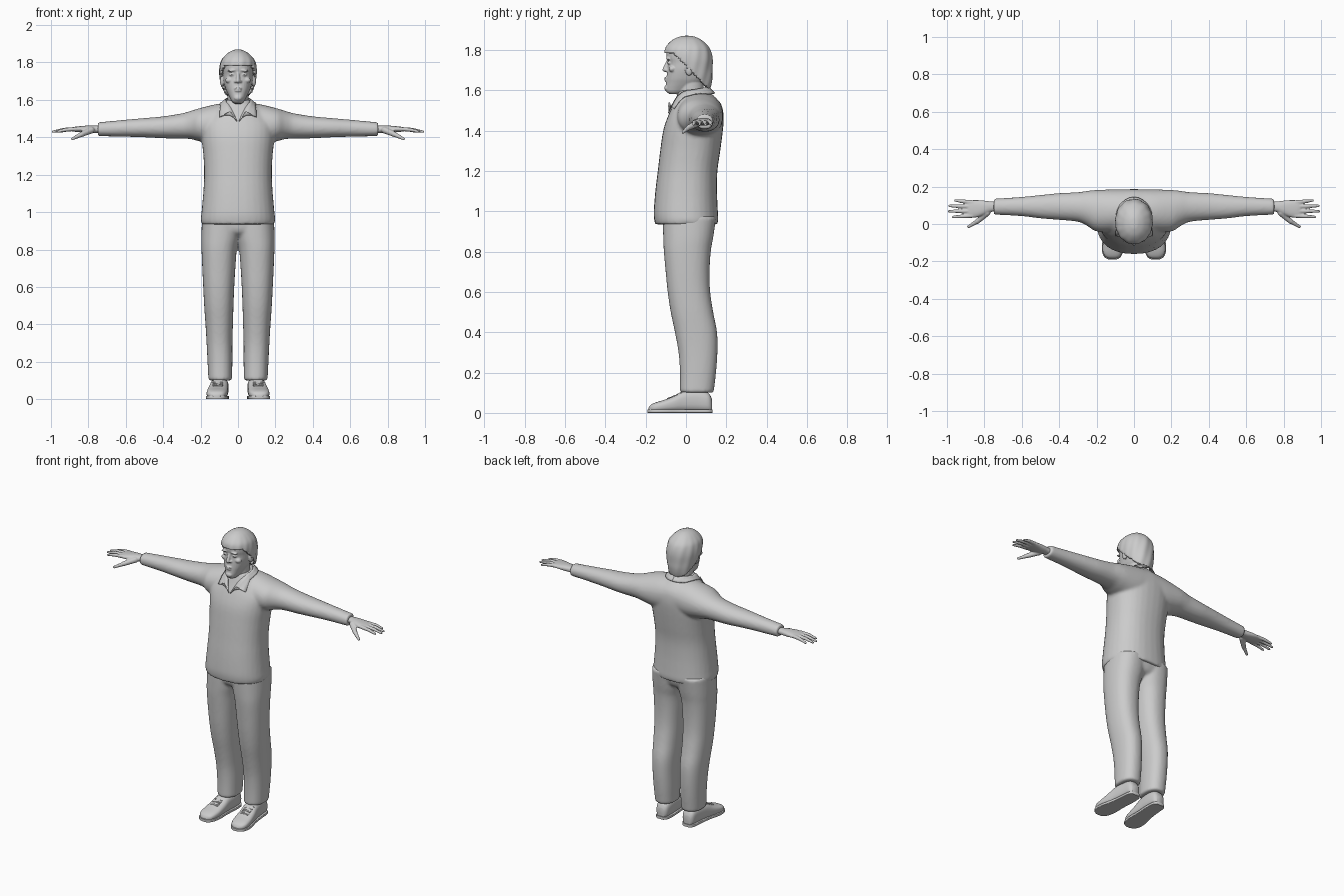
import bpy, bmesh, math
from mathutils import Vector, Matrix

grey = bpy.data.materials.new("plain_grey")
grey.diffuse_color = (0.6, 0.6, 0.6, 1)


def spline(a, b, c, d, t):
    return [0.5 * (2 * q + (r - p) * t + (2 * p - 5 * q + 4 * r - s) * t * t
                   + (3 * q - p - 3 * r + s) * t ** 3) for p, q, r, s in zip(a, b, c, d)]


def loft(bm, axis, rings, power=2.2, n=32, sub=4, side=1):
    """Skin over rings given as (position, min a, max a, min b, max b)."""
    dense = []
    for i in range(len(rings) - 1):
        k = [rings[max(0, min(len(rings) - 1, j))] for j in range(i - 1, i + 3)]
        dense += [spline(*k, s / sub) for s in range(sub)]
    dense.append(rings[-1])
    loops = []
    for p, a0, a1, b0, b1 in dense:
        loop = []
        for j in range(n):
            w = 2 * math.pi * j / n
            c, s = math.cos(w), math.sin(w)
            a = (a0 + a1) / 2 + (a1 - a0) / 2 * math.copysign(abs(c) ** (2 / power), c)
            b = (b0 + b1) / 2 + (b1 - b0) / 2 * math.copysign(abs(s) ** (2 / power), s)
            x, y, z = {'x': (p, a, b), 'y': (a, p, b), 'z': (a, b, p)}[axis]
            loop.append(bm.verts.new((x * side, y, z)))
        loops.append(loop)
    for l, m in zip(loops, loops[1:]):
        for j in range(n):
            bm.faces.new((l[j], l[(j + 1) % n], m[(j + 1) % n], m[j]))
    bm.faces.new(loops[0])
    bm.faces.new(loops[-1])


def ball(bm, loc, size, tilt=0):
    m = Matrix.Translation(loc) @ Matrix.Rotation(tilt, 4, 'Y') @ Matrix.Diagonal((*size, 1))
    bmesh.ops.create_uvsphere(bm, u_segments=16, v_segments=10, radius=1, matrix=m)


def limb(bm, p, q, r1, r2):
    """Tapered rod with rounded ends."""
    p, q = Vector(p), Vector(q)
    m = Matrix.Translation((p + q) / 2) @ (q - p).to_track_quat('Z', 'Y').to_matrix().to_4x4()
    bmesh.ops.create_cone(bm, cap_ends=True, segments=12, radius1=r1, radius2=r2,
                          depth=(q - p).length, matrix=m)
    ball(bm, p, (r1,) * 3)
    ball(bm, q, (r2,) * 3)


def finish(name, bm, voxel=0, smooth=0, mirror=False):
    bmesh.ops.recalc_face_normals(bm, faces=bm.faces)
    me = bpy.data.meshes.new(name)
    bm.to_mesh(me)
    bm.free()
    me.materials.append(grey)
    ob = bpy.data.objects.new(name, me)
    bpy.context.collection.objects.link(ob)
    bpy.ops.object.select_all(action='DESELECT')
    ob.select_set(True)
    bpy.context.view_layer.objects.active = ob
    bpy.ops.object.shade_smooth_by_angle(angle=math.radians(45))
    if voxel:
        r = ob.modifiers.new("fuse", 'REMESH')
        r.mode, r.voxel_size, r.use_smooth_shade = 'VOXEL', voxel, True
        s = ob.modifiers.new("soften", 'SMOOTH')
        s.factor, s.iterations = 0.5, smooth
    if mirror:
        ob.modifiers.new("mirror", 'MIRROR').use_mirror_merge = False
    return ob


def sym(rows):
    return [(z, -w, w, y0, y1) for z, w, y0, y1 in rows]


# Shirt: torso and both sleeves fused
bm = bmesh.new()
loft(bm, 'z', sym([(.935, .195, -.153, .157), (.96, .199, -.158, .16), (1.0, .195, -.16, .158),
                   (1.1, .186, -.152, .154), (1.2, .181, -.14, .156), (1.3, .185, -.128, .17),
                   (1.4, .195, -.113, .183), (1.47, .195, -.09, .187), (1.53, .15, -.063, .175),
                   (1.575, .09, -.045, .135), (1.6, .07, -.035, .11)]), 2.3)
for s in (1, -1):
    loft(bm, 'x', [(0, -.04, .185, 1.38, 1.585), (.1, -.045, .185, 1.36, 1.58),
                   (.2, -.04, .182, 1.377, 1.557), (.25, -.01, .177, 1.39, 1.542),
                   (.3, .012, .17, 1.393, 1.528), (.4, .022, .165, 1.395, 1.512),
                   (.5, .03, .155, 1.4, 1.503), (.6, .042, .145, 1.403, 1.494),
                   (.75, .05, .135, 1.406, 1.48)], 2.1, side=s)
shirt = finish("shirt", bm, .009, 5)

# Collar: band round the neck with a pointed flap on each side
bm = bmesh.new()
top, low = [], []
for i in range(9):
    w = math.pi * .62 * i / 8
    s, c = math.sin(w), math.cos(w)
    top.append((.07 * s, .035 + .078 * c, 1.603 + .014 * c))
    low.append((.094 * s, .035 + .11 * c, 1.567 + .02 * c))
top += [(.035, -.056, 1.553), (.004, -.088, 1.487)]
low += [(.1, -.062, 1.51), (.042, -.082, 1.54)]
tv, lv = [[bm.verts.new(p) for p in row] for row in (top, low)]
for i in range(len(tv) - 1):
    bm.faces.new((tv[i], tv[i + 1], lv[i + 1], lv[i]))
bmesh.ops.subdivide_edges(bm, edges=bm.edges[:], cuts=2, use_grid_fill=True)
collar = finish("collar", bm, mirror=True)
wrap = collar.modifiers.new("rest_on_shirt", 'SHRINKWRAP')
wrap.target, wrap.wrap_mode, wrap.offset = shirt, 'OUTSIDE', .006
collar.modifiers.new("cloth", 'SOLIDIFY').thickness = .006

# Trousers: two legs and hips fused
bm = bmesh.new()
for s in (1, -1):
    loft(bm, 'z', [(.1, .032, .158, -.03, .137), (.2, .03, .163, -.03, .149),
                   (.3, .03, .168, -.037, .156), (.4, .027, .174, -.055, .154),
                   (.5, .024, .181, -.076, .135), (.6, .02, .186, -.091, .12),
                   (.7, .014, .191, -.101, .117), (.8, .006, .195, -.11, .123),
                   (.87, -.01, .196, -.113, .135), (.97, -.02, .192, -.115, .15)], 2.3, side=s)
loft(bm, 'z', sym([(.87, .1, -.07, .09), (.9, .16, -.105, .13), (.98, .185, -.115, .15)]), 2.4)
finish("trousers", bm, .009, 4)

# Shoes, soles and laces
bm = bmesh.new()
loft(bm, 'y', [(-.186, .1, .13, .006, .025), (-.175, .077, .152, .004, .04),
               (-.15, .063, .166, .004, .052), (-.11, .055, .167, .004, .064),
               (-.06, .053, .16, .004, .084), (-.01, .052, .15, .004, .11),
               (.06, .05, .14, .004, .115), (.11, .055, .134, .004, .1),
               (.128, .07, .12, .006, .07)], 2.7)
finish("shoe", bm, mirror=True)
bm = bmesh.new()
for p, q in (((0, .02), (0, .02)),):
    loft(bm, 'y', [(-.191, .095, .132, 0, .016), (-.178, .073, .157, 0, .018),
                   (-.15, .059, .17, 0, .018), (-.1, .052, .17, 0, .018),
                   (-.03, .053, .153, 0, .018), (.05, .048, .143, 0, .018),
                   (.11, .052, .137, 0, .018), (.132, .07, .12, 0, .018)], 8)
finish("sole", bm, mirror=True)
bm = bmesh.new()
for i in range(4):
    y, z = -.09 + .022 * i, .071 + .009 * i
    limb(bm, (.085, y, z), (.132, y + .008, z), .004, .004)
    limb(bm, (.132, y, z), (.085, y + .012, z + .004), .004, .004)
finish("laces", bm, mirror=True)

# Hands: palm, four fingers and thumb fused
bm = bmesh.new()
loft(bm, 'x', [(.72, .066, .12, 1.422, 1.462), (.76, .066, .12, 1.424, 1.462),
               (.8, .05, .125, 1.424, 1.463), (.84, .036, .128, 1.427, 1.46),
               (.875, .034, .127, 1.43, 1.456), (.89, .04, .122, 1.434, 1.452)], 2.3)
for y, tip, spread in ((.044, .967, -.006), (.069, .99, -.001), (.093, .988, .004), (.116, .955, .01)):
    mid = ((.87 + tip) / 2, y + spread / 2, 1.441)
    limb(bm, (.865, y, 1.444), mid, .0115, .0105)
    limb(bm, mid, (tip, y + spread, 1.43), .0105, .007)
limb(bm, (.785, .06, 1.438), (.838, .014, 1.415), .018, .014)
limb(bm, (.838, .014, 1.415), (.885, -.015, 1.392), .013, .008)
finish("hand", bm, .0045, 2, mirror=True)

# Head: skull, neck and features fused
bm = bmesh.new()
loft(bm, 'z', sym([(1.58, .02, -.08, -.03), (1.592, .033, -.097, 0), (1.61, .043, -.101, .04),
                   (1.635, .056, -.099, .08), (1.66, .067, -.097, .1), (1.7, .077, -.093, .11),
                   (1.735, .08, -.09, .115), (1.765, .081, -.097, .115), (1.8, .077, -.093, .11),
                   (1.84, .05, -.06, .08)]), 2.3)
loft(bm, 'z', sym([(1.48, .07, -.05, .1), (1.56, .057, -.04, .09), (1.66, .055, -.04, .085)]), 2)
limb(bm, (0, -.09, 1.742), (0, -.105, 1.702), .008, .012)          # nose
ball(bm, (0, -.099, 1.661), (.022, .009, .005))                    # upper lip
ball(bm, (0, -.098, 1.649), (.018, .009, .006))                    # lower lip
ball(bm, (0, -.096, 1.61), (.022, .012, .014))                     # chin
for s in (1, -1):
    ball(bm, (.013 * s, -.096, 1.698), (.008, .01, .007))          # nostril
    ball(bm, (.033 * s, -.09, 1.757), (.026, .01, .006), .15 * s)  # brow
    ball(bm, (.033 * s, -.083, 1.735), (.015, .01, .007))          # eye
    ball(bm, (.047 * s, -.068, 1.705), (.022, .018, .016))         # cheek
    ball(bm, (.085 * s, .015, 1.703), (.012, .02, .032))           # ear
finish("head", bm, .004, 3)

# Hair: wavy shell with an opening for the face
bm = bmesh.new()
loft(bm, 'z', sym([(1.585, .052, 0, .108), (1.62, .075, -.04, .123), (1.66, .088, -.08, .131),
                   (1.7, .096, -.1, .132), (1.75, .1, -.105, .132), (1.79, .096, -.107, .124),
                   (1.82, .084, -.097, .108), (1.85, .055, -.066, .075), (1.866, .025, -.03, .04),
                   (1.87, .004, -.004, .01)]), 2.1, n=72, sub=6)
for v in bm.verts:
    w = math.atan2(v.co.x, v.co.y)
    k = 1 + .014 * math.sin(13 * w + 25 * v.co.z) * min(1, (1.87 - v.co.z) * 12)
    v.co.x *= k
    v.co.y *= k


def is_face(f):
    c = f.calc_center_median()
    w = math.atan2(c.x, c.y)
    low_edge = 1.6 + .012 * math.sin(11 * w)
    return c.z < low_edge or (c.z < 1.785 and c.y < -.065 + (1.785 - c.z))


bmesh.ops.delete(bm, geom=[f for f in bm.faces if is_face(f)], context='FACES')
hair = finish("hair", bm)
hair.modifiers.new("thickness", 'SOLIDIFY').thickness = .014
